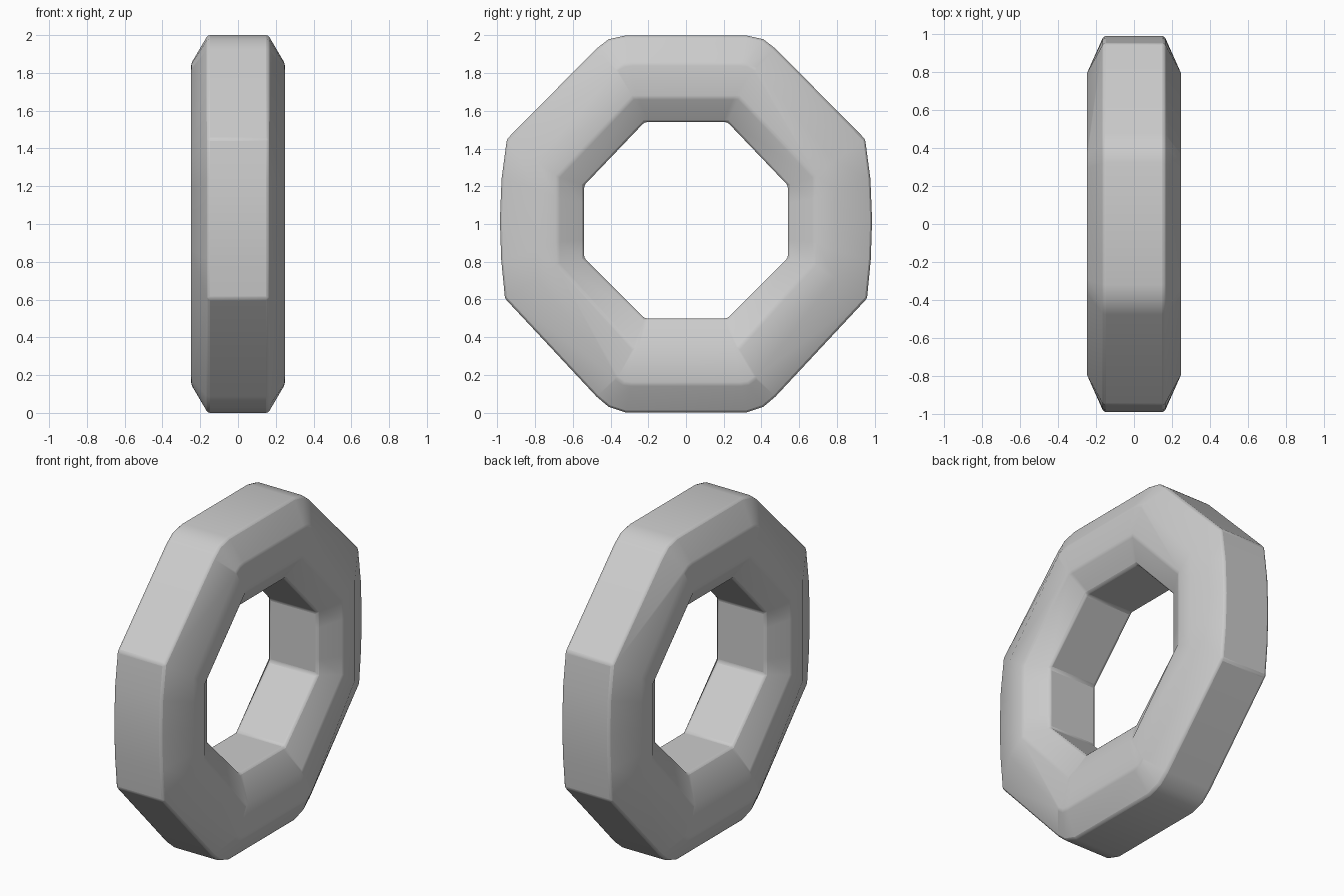
import bpy, bmesh

if "Cube" in bpy.data.objects:
    bpy.data.objects.remove(bpy.data.objects["Cube"])

# Half outlines (y, z), running from the top edge round the +y side to the bottom
OUTER = [(0.32, 2.0), (0.41, 1.98), (0.475, 1.93), (0.95, 1.45), (0.978, 1.24), (0.987, 1.02),
         (0.98, 0.81), (0.96, 0.605), (0.475, 0.085), (0.41, 0.03), (0.32, 0.01)]
FACE_OUT = [(0.29, 1.85), (0.33, 1.845), (0.365, 1.825), (0.79, 1.335), (0.79, 1.18), (0.79, 1.02),
            (0.79, 0.86), (0.79, 0.71), (0.365, 0.18), (0.33, 0.155), (0.29, 0.15)]


def octagon(yc, top, ys, up, down, bottom):
    """Plain octagon half outline with the same point count as the rounded one."""
    side = [(ys, up + (down - up) * i / 4) for i in range(5)]
    return ([(yc * 0.8, top), (yc * 0.9, top), (yc, top)] + side +
            [(yc, bottom), (yc * 0.9, bottom), (yc * 0.8, bottom)])


FACE_IN = octagon(0.28, 1.67, 0.68, 1.25, 0.79, 0.345)
HOLE = octagon(0.22, 1.54, 0.54, 1.205, 0.82, 0.50)

# Cross-section loops around the tube of the ring
sections = [(-0.16, OUTER), (-0.248, FACE_OUT), (-0.248, FACE_IN), (-0.165, HOLE),
            (0.165, HOLE), (0.248, FACE_IN), (0.248, FACE_OUT), (0.16, OUTER)]

bm = bmesh.new()
loops = []
for x, half in sections:
    outline = half + [(-y, z) for y, z in reversed(half)]
    loops.append([bm.verts.new((x, y, z if z > 0.02 else 0.0)) for y, z in outline])
n = len(loops[0])
for k in range(len(loops)):
    a, b = loops[k], loops[(k + 1) % len(loops)]
    for i in range(n):
        j = (i + 1) % n
        bm.faces.new((a[i], a[j], b[j], b[i]))
bmesh.ops.recalc_face_normals(bm, faces=bm.faces[:])

mesh = bpy.data.meshes.new("octagonal_ring")
bm.to_mesh(mesh)
bm.free()
ring = bpy.data.objects.new("octagonal_ring", mesh)
bpy.context.collection.objects.link(ring)
bpy.context.view_layer.objects.active = ring
ring.select_set(True)
bpy.ops.object.shade_smooth_by_angle(angle=0.6)

# Softened edges
bevel = ring.modifiers.new("soft_edges", 'BEVEL')
bevel.width = 0.012
bevel.segments = 2
bevel.limit_method = 'ANGLE'
bevel.angle_limit = 0.5
